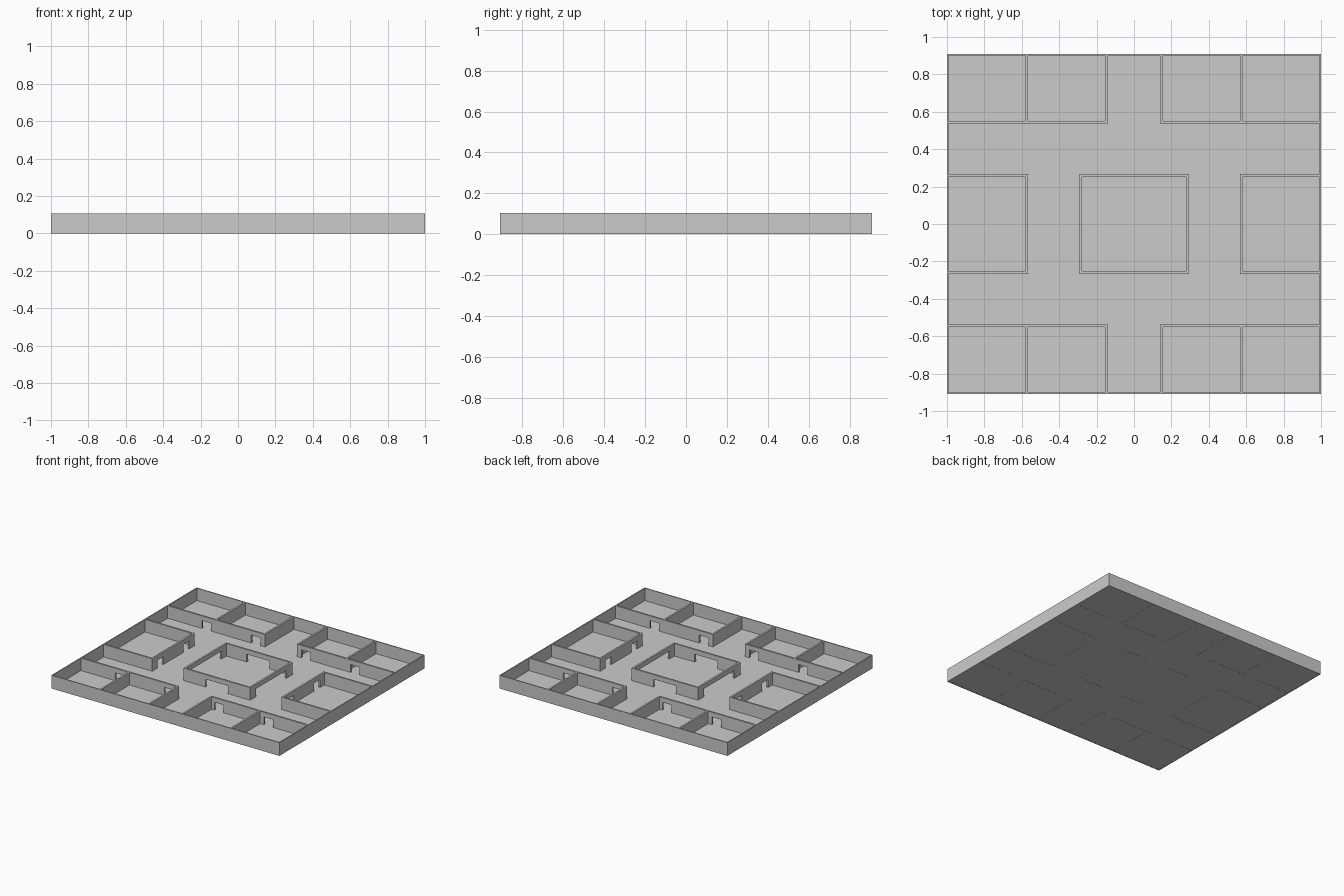
import bpy, bmesh

if "Cube" in bpy.data.objects:
    bpy.data.objects.remove(bpy.data.objects["Cube"])

T = 0.014          # inner wall thickness
H = 0.105          # wall height
DOOR = 0.068       # door head height
X, Y = 1.0, 0.91   # outer half sizes


def add_box(bm, x0, x1, y0, y1, z0, z1):
    vs = bmesh.ops.create_cube(bm, size=1)["verts"]
    bmesh.ops.scale(bm, vec=(x1 - x0, y1 - y0, z1 - z0), verts=vs)
    bmesh.ops.translate(bm, vec=((x0 + x1) / 2, (y0 + y1) / 2, (z0 + z1) / 2), verts=vs)


def finish(name, bm):
    me = bpy.data.meshes.new(name)
    bm.to_mesh(me)
    bm.free()
    ob = bpy.data.objects.new(name, me)
    bpy.context.collection.objects.link(ob)
    return ob


def wall(bm, axis, at, a, b, doors=(), t=T):
    """Wall running along an axis as one extruded profile with door notches in its foot."""
    pts = [(a, 0)]
    for d0, d1 in sorted(doors):
        pts += [(d0, 0), (d0, DOOR), (d1, DOOR), (d1, 0)]
    pts += [(b, 0), (b, H), (a, H)]
    put = (lambda s, z: (s, at - t / 2, z)) if axis == "x" else (lambda s, z: (at - t / 2, s, z))
    face = bm.faces.new([bm.verts.new(put(s, z)) for s, z in pts])
    new = bmesh.ops.extrude_face_region(bm, geom=[face])["geom"]
    vec = (0, t, 0) if axis == "x" else (t, 0, 0)
    bmesh.ops.translate(bm, vec=vec, verts=[g for g in new if isinstance(g, bmesh.types.BMVert)])
    bmesh.ops.recalc_face_normals(bm, faces=bm.faces[:])


# Floor plate
bm = bmesh.new()
add_box(bm, -X, X, -Y, Y, 0.001, 0.006)
finish("floor", bm)

# Thin outer walls
bm = bmesh.new()
o = 0.008
for s in (-1, 1):
    wall(bm, "x", s * (Y - o / 2), -X, X, t=o)
    wall(bm, "y", s * (X - o / 2), -Y + o, Y - o, t=o)
finish("outer_walls", bm)

# Centre room: gaps in front and back walls, wide openings at the sides
bm = bmesh.new()
cx, cy = 0.285, 0.259
for s in (-1, 1):
    wall(bm, "x", s * cy, -cx - T / 2, cx + T / 2, [(-0.1, 0.1)])
    wall(bm, "y", s * cx, -cy + T / 2, cy - T / 2, [(-0.19, 0.19)])
finish("centre_room", bm)

# Side rooms, two doors each
px, qx, ry = 0.573, 0.147, 0.543
for s, name in ((-1, "left_room"), (1, "right_room")):
    bm = bmesh.new()
    wall(bm, "y", s * px, -cy - T / 2, cy + T / 2, [(-0.2, -0.125), (0.125, 0.2)])
    a, b = sorted((s * (px + T / 2), s * (X - o)))
    for t in (-1, 1):
        wall(bm, "x", t * cy, a, b)
    finish(name, bm)

# Corner room pairs, one door per room
for sx, nx in ((-1, "left"), (1, "right")):
    for sy, ny in ((-1, "front"), (1, "back")):
        bm = bmesh.new()
        a, b = sorted((sx * (qx - T / 2), sx * (X - o)))
        doors = [tuple(sorted((sx * d, sx * (d + 0.08)))) for d in (0.18, 0.612)]
        wall(bm, "x", sy * ry, a, b, doors)
        a, b = sorted((sy * (ry + T / 2), sy * (Y - o)))
        for x in (qx, px):
            wall(bm, "y", sx * x, a, b)
        finish(f"{ny}_{nx}_rooms", bm)
